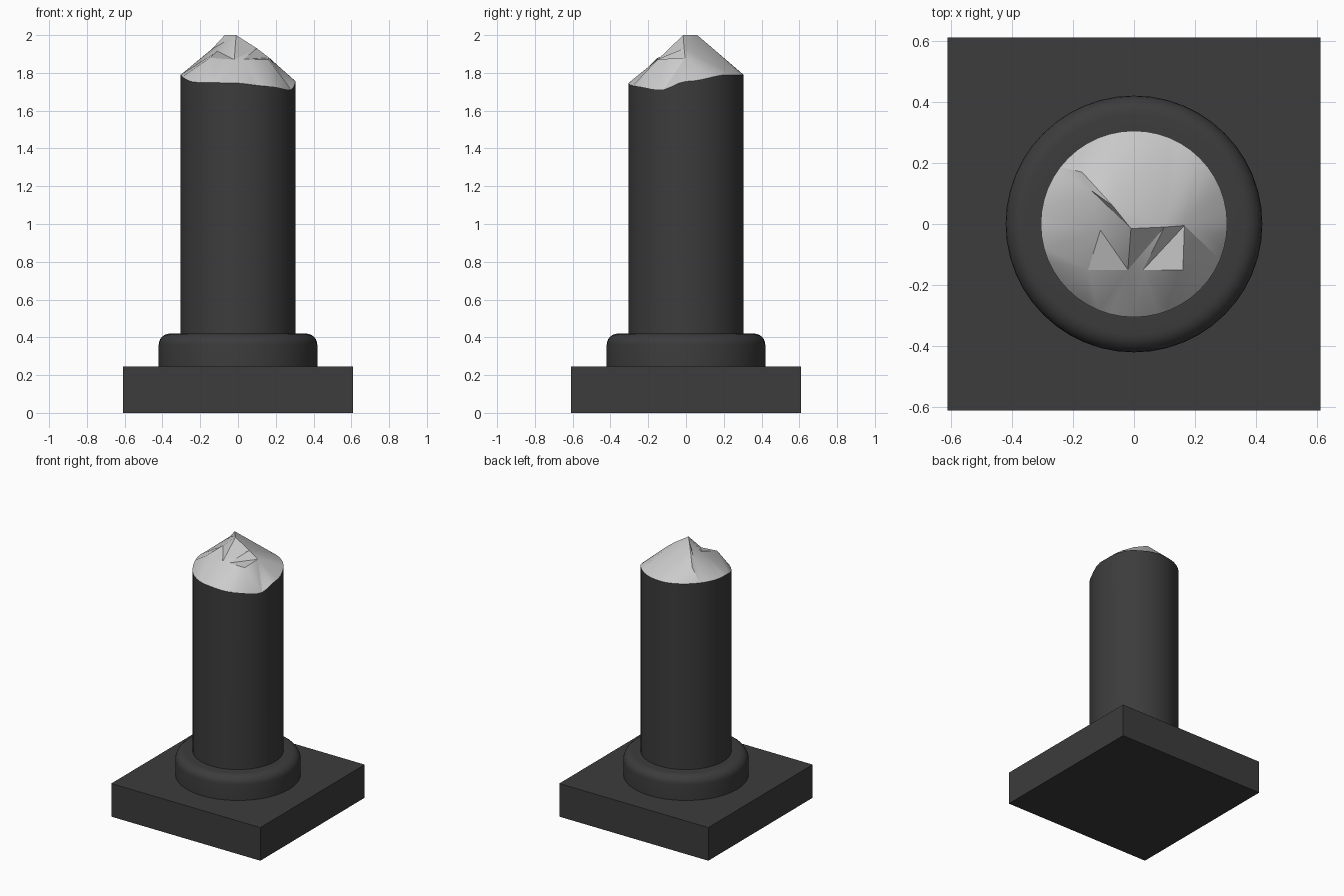
import bpy, bmesh, math
from mathutils import Vector
from mathutils.geometry import delaunay_2d_cdt

if "Cube" in bpy.data.objects:
    bpy.data.objects.remove(bpy.data.objects["Cube"])

N, R = 48, 0.305
dark = bpy.data.materials.new("dark_stone")
dark.diffuse_color = (0.045, 0.045, 0.045, 1)
dark.use_nodes = True
dark.node_tree.nodes["Principled BSDF"].inputs["Base Color"].default_value = dark.diffuse_color


def make(name, verts, faces, mat=None, smooth=True):
    me = bpy.data.meshes.new(name)
    me.from_pydata(verts, [], faces)
    bm = bmesh.new()
    bm.from_mesh(me)
    bmesh.ops.recalc_face_normals(bm, faces=bm.faces)
    bm.to_mesh(me)
    bm.free()
    ob = bpy.data.objects.new(name, me)
    bpy.context.collection.objects.link(ob)
    if mat:
        me.materials.append(mat)
    if smooth:
        bpy.ops.object.select_all(action='DESELECT')
        ob.select_set(True)
        bpy.context.view_layer.objects.active = ob
        bpy.ops.object.shade_smooth_by_angle(angle=math.radians(25))
    return ob


def circle(r, heights):
    return [(r * math.cos(math.tau * i / N), r * math.sin(math.tau * i / N), heights(i))
            for i in range(N)]


def bridge(rings):
    return [(a * N + i, a * N + (i + 1) % N, (a + 1) * N + (i + 1) % N, (a + 1) * N + i)
            for a in range(rings - 1) for i in range(N)]


# Square plinth
bpy.ops.mesh.primitive_cube_add(size=1, location=(0, 0, 0.1225))
plinth = bpy.context.object
plinth.name = "plinth"
plinth.scale = (1.22, 1.22, 0.245)
plinth.data.materials.append(dark)

# Base ring with a rounded upper edge
profile = [(0.42, 0.245), (0.42, 0.36)]
profile += [(0.36 + 0.06 * math.cos(math.radians(a)), 0.36 + 0.06 * math.sin(math.radians(a)))
            for a in range(15, 91, 15)]
profile += [(R - 0.01, 0.42)]
verts = [v for r, z in profile for v in circle(r, lambda i, z=z: z)]
make("base_ring", verts, bridge(len(profile)), dark)

# Height of the broken rim around the shaft (angle, z)
RIM = [(0, 1.755), (45, 1.79), (90, 1.79), (135, 1.795), (180, 1.79), (225, 1.75),
       (265, 1.747), (300, 1.73), (335, 1.71), (360, 1.755)]


def rim_z(i):
    a = 360 * i / N
    for (a0, z0), (a1, z1) in zip(RIM, RIM[1:]):
        if a <= a1:
            t = (a - a0) / (a1 - a0)
            return z0 + (z1 - z0) * t * t * (3 - 2 * t)


# Shaft
rim = circle(R, rim_z)
make("shaft", circle(R, lambda i: 0.42) + rim, bridge(2), dark)

# Fractured top: crag points joined to the rim along chosen creases
crag = [(-0.01, -0.015, 2.0), (-0.07, 0.06, 2.0),                             # 0-1 summit ridge
        (-0.15, -0.15, 1.88), (-0.02, -0.15, 1.87), (-0.11, -0.02, 1.915),    # 2-4 left chip
        (0.03, -0.15, 1.872), (0.16, -0.15, 1.872), (0.165, -0.005, 1.88),    # 5-7 right chip
        (0.10, -0.01, 1.93),                                                  # 8 shoulder
        (-0.17, 0.17, 1.885), (-0.14, 0.11, 1.925)]                           # 9-10 back ledge
creases = [(0, 1), (0, 8), (0, 3), (3, 8), (2, 3), (2, 4), (3, 4), (5, 6), (6, 7), (5, 7),
           (5, 8), (1, 9), (9, 10), (10, 0), (0, 4)]
to_rim = [(2, 30), (1, 13), (9, 19), (10, 19)]
pts = rim + crag
edges = [(i, (i + 1) % N) for i in range(N)]
edges += [(N + a, N + b) for a, b in creases] + [(N + a, b) for a, b in to_rim]
out = delaunay_2d_cdt([Vector(p[:2]) for p in pts], edges, [], 1, 1e-5)
top = [(v.x, v.y, pts[src[0]][2] if src else 1.9) for v, src in zip(out[0], out[3])]
make("broken_top", top, out[2])
